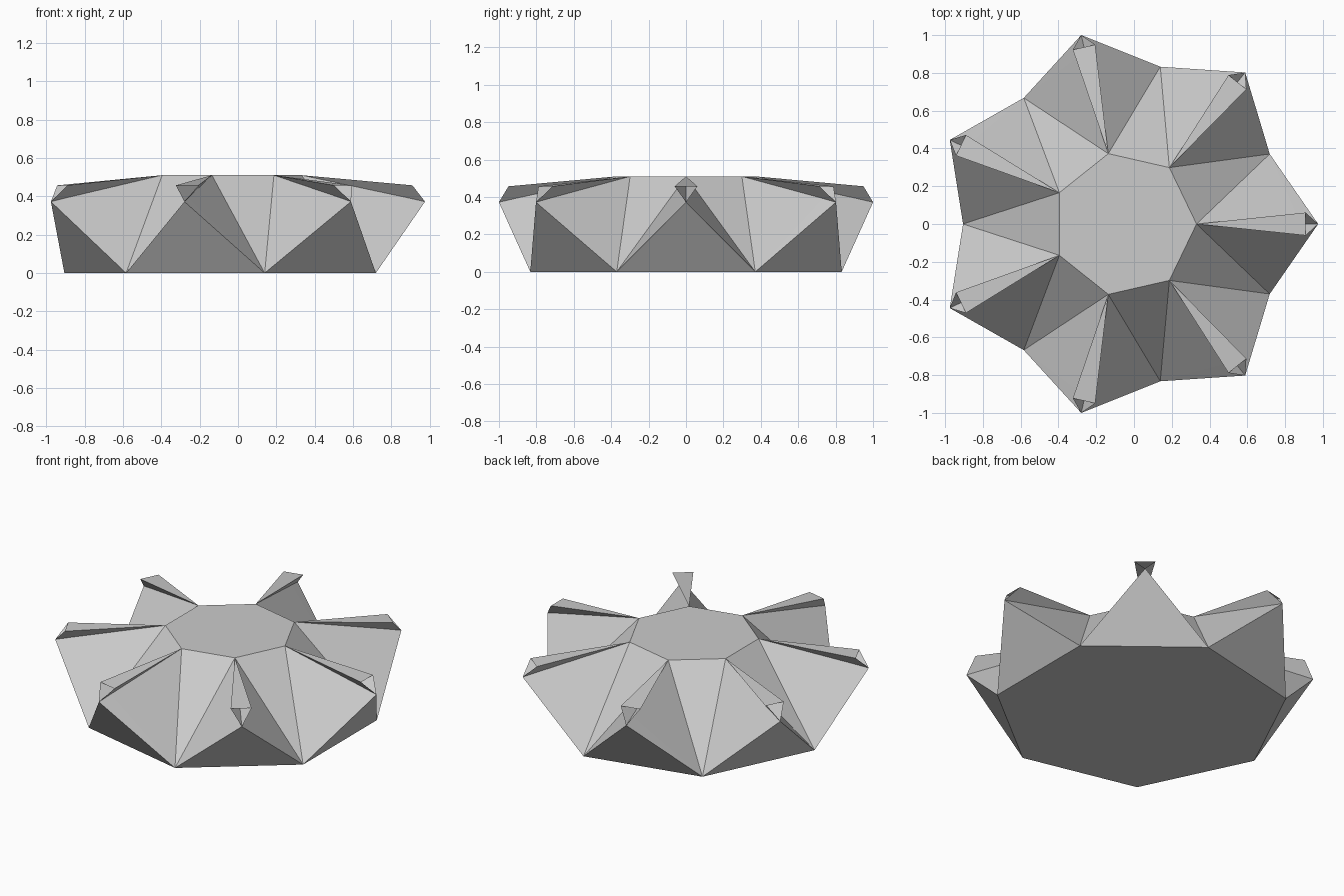
import bpy, bmesh
from math import cos, sin, pi

cube = bpy.data.objects.get("Cube")
if cube:
    bpy.data.objects.remove(cube, do_unlink=True)

SIDES = 7
STEP = 2 * pi / SIDES
SHIFT = -0.051  # puts the bounding box of the odd-sided ring on the origin

grey = bpy.data.materials.new("stone_grey")
grey.use_nodes = True
colour = (0.6, 0.6, 0.6, 1)
grey.diffuse_color = colour
grey.node_tree.nodes["Principled BSDF"].inputs["Base Color"].default_value = colour

bm = bmesh.new()


def ring(radius, z, turn):
    """One vertex per side, turned by an angle."""
    return [bm.verts.new((SHIFT + radius * cos(i * STEP + turn),
                          radius * sin(i * STEP + turn), z))
            for i in range(SIDES)]


# Rings of points: top plate, floor, spike tips and the two corners of each spike
top = ring(0.382, 0.51, 0)
floor = ring(0.854, 0, STEP / 2)
tip = ring(1.026, 0.372, 0)
left = ring(0.962, 0.457, 0.063)
right = ring(0.962, 0.457, -0.063)

# Flat top plate and floor
bm.faces.new(top)
bm.faces.new(floor[::-1])

for i in range(SIDES):
    after, before = floor[i], floor[i - 1]
    # Sloping wall between two spikes
    bm.faces.new((top[i], after, top[(i + 1) % SIDES]))
    # Spike ridge and outer wall
    bm.faces.new((top[i], right[i], left[i]))
    bm.faces.new((before, after, tip[i]))
    # Spike flanks, which cross under the ridge
    bm.faces.new((top[i], right[i], after))
    bm.faces.new((after, right[i], tip[i]))
    bm.faces.new((top[i], before, left[i]))
    bm.faces.new((before, tip[i], left[i]))

mesh = bpy.data.meshes.new("spiked_ring")
bm.to_mesh(mesh)
bm.free()
mesh.materials.append(grey)
obj = bpy.data.objects.new("spiked_ring", mesh)
bpy.context.collection.objects.link(obj)
